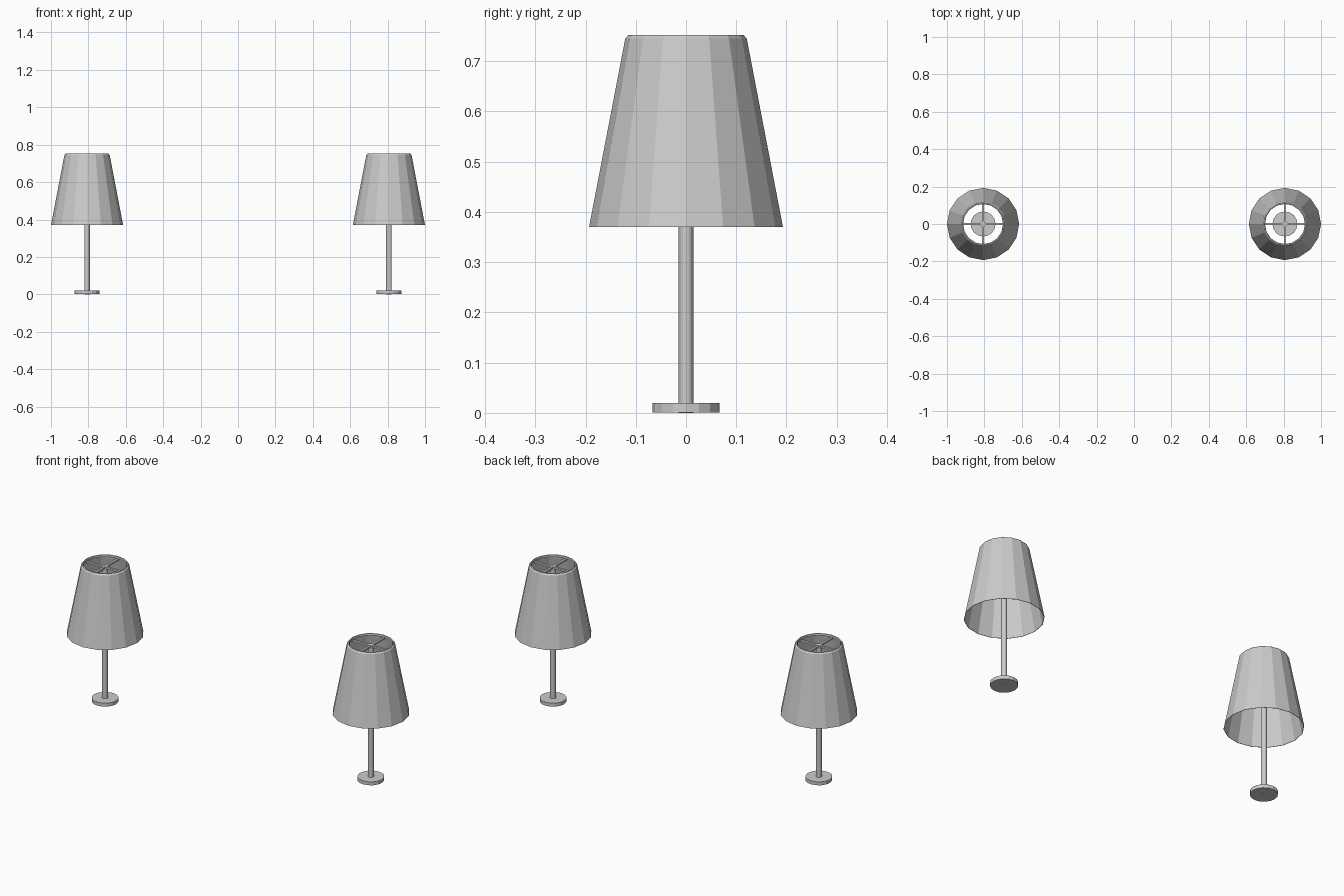
import bpy, bmesh, math

if "Cube" in bpy.data.objects:
    bpy.data.objects.remove(bpy.data.objects["Cube"])

SIDES = 16
LAMP_X = 0.807


def lathe(name, profile, x, sides=SIDES, closed=False):
    """Spin a (radius, z) profile around a vertical axis; flat faces."""
    bm = bmesh.new()
    rings = []
    for r, z in profile:
        if r == 0:
            rings.append([bm.verts.new((0, 0, z))] * sides)
        else:
            rings.append([bm.verts.new((r * math.cos(math.tau * i / sides),
                                        r * math.sin(math.tau * i / sides), z))
                          for i in range(sides)])
    pairs = list(zip(rings, rings[1:]))
    if closed:
        pairs.append((rings[-1], rings[0]))
    for a, b in pairs:
        for i in range(sides):
            j = (i + 1) % sides
            bm.faces.new(list(dict.fromkeys((a[i], a[j], b[j], b[i]))))
    bmesh.ops.recalc_face_normals(bm, faces=bm.faces)
    mesh = bpy.data.meshes.new(name)
    bm.to_mesh(mesh)
    bm.free()
    obj = bpy.data.objects.new(name, mesh)
    obj.location.x = x
    bpy.context.collection.objects.link(obj)
    return obj


def bar(name, x, size, z):
    bpy.ops.mesh.primitive_cube_add(size=1, location=(x, 0, z))
    obj = bpy.context.object
    obj.name = name
    obj.scale = size


for side, x in (("left", -LAMP_X), ("right", LAMP_X)):
    # Round foot and slim stem
    lathe(f"{side}_base", [(0, 0.001), (0.067, 0.001), (0.067, 0.02), (0, 0.02)], x)
    lathe(f"{side}_stem", [(0, 0), (0.0145, 0), (0.0145, 0.742), (0, 0.742)], x)

    # Thin tapered shade with a bevelled, turned-in top rim
    lathe(f"{side}_shade", [(0.193, 0.37), (0.121, 0.745), (0.115, 0.752),
                            (0.109, 0.752), (0.107, 0.743), (0.117, 0.743),
                            (0.191, 0.37)], x, closed=True)

    # Crossed spokes carrying the shade
    bar(f"{side}_spoke_x", x, (0.226, 0.012, 0.01), 0.736)
    bar(f"{side}_spoke_y", x, (0.012, 0.226, 0.01), 0.736)
